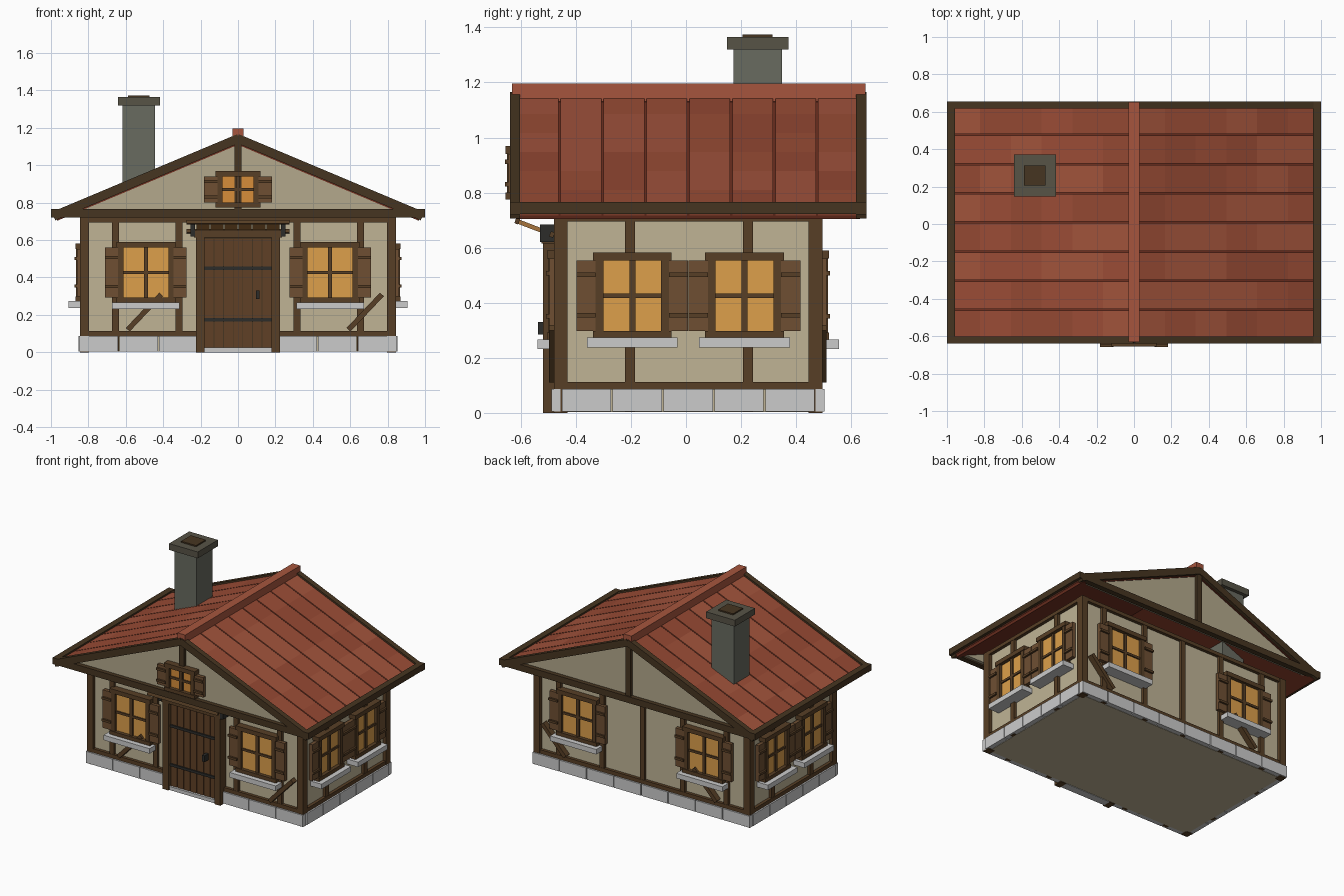
import bpy, bmesh, math, random
from mathutils import Matrix, Vector

if "Cube" in bpy.data.objects:
    bpy.data.objects.remove(bpy.data.objects["Cube"])

random.seed(4)
I = Matrix.Identity(4)
T = Matrix.Translation
R = Matrix.Rotation


def mat(name, r, g, b):
    m = bpy.data.materials.new(name)
    m.diffuse_color = [(c / 255) ** 2.2 for c in (r, g, b)] + [1]
    m.use_nodes = True
    m.node_tree.nodes["Principled BSDF"].inputs["Base Color"].default_value = m.diffuse_color
    return m


PLASTER = mat("plaster", 190, 178, 148)
GABLE = mat("gable_plaster", 178, 167, 139)
TIMBER = mat("timber", 88, 65, 42)
DARK = mat("dark_timber", 72, 56, 38)
SHUTTER = mat("shutter_wood", 110, 80, 54)
DOOR = mat("door_wood", 96, 66, 42)
GLASS = mat("lit_glass", 220, 158, 76)
AMBER = mat("amber_glass", 214, 140, 60)
IRON = mat("iron", 48, 48, 46)
TAN = mat("tan_wood", 165, 115, 62)
CHIM = mat("chimney_stone", 104, 106, 96)
CAP = mat("chimney_cap", 88, 84, 72)
BASE = mat("roof_base", 112, 52, 38)
RIDGE = mat("ridge_red", 165, 86, 64)
REDS = [mat("tile_red_%d" % i, *c) for i, c in
        enumerate([(160, 84, 62), (154, 78, 57), (147, 74, 54)])]


def finish(name, bm, m):
    bmesh.ops.recalc_face_normals(bm, faces=bm.faces[:])
    me = bpy.data.meshes.new(name)
    bm.to_mesh(me)
    bm.free()
    if m:
        me.materials.append(m)
    ob = bpy.data.objects.new(name, me)
    bpy.context.collection.objects.link(ob)
    return ob


def boxes(name, m, items, M=I):
    """One object from boxes (x0, x1, y0, y1, z0, z1), optionally with own matrix as 7th."""
    bm = bmesh.new()
    for it in items:
        x0, x1, y0, y1, z0, z1 = it[:6]
        L = it[6] if len(it) > 6 else I
        S = Matrix.Diagonal((x1 - x0, y1 - y0, z1 - z0, 1))
        C = T(((x0 + x1) / 2, (y0 + y1) / 2, (z0 + z1) / 2))
        bmesh.ops.create_cube(bm, size=1, matrix=M @ L @ C @ S)
    return finish(name, bm, m)


def facade(name, m, items, M):
    """Boxes on a wall: (u0, u1, depth0, depth1, z0, z1), depth measured outwards."""
    return boxes(name, m, [(a, b, -d1, -d0, z0, z1) for a, b, d0, d1, z0, z1 in items], M)


# Wall frames: u runs to the right seen from outside
FRONT = T((0, -.455, 0))
BACK = T((0, .47, 0)) @ R(math.pi, 4, 'Z')
RIGHT = T((.82, 0, 0)) @ R(math.pi / 2, 4, 'Z')
LEFT = T((-.82, 0, 0)) @ R(-math.pi / 2, 4, 'Z')


def window(name, M, u, gw, z0, z1, glass=GLASS, sill=True):
    h, f, s = gw / 2, .028, .07
    zc = (z0 + z1) / 2
    W = M @ T((u, 0, 0))
    facade(name + "_glass", glass, [(-h, h, -.01, .025, z0, z1)], W)
    facade(name + "_frame", TIMBER, [
        (-h - f, -h, 0, .045, z0, z1), (h, h + f, 0, .045, z0, z1),
        (-h - f - .01, h + f + .01, 0, .05, z1, z1 + .03),
        (-h - f - .01, h + f + .01, 0, .05, z0 - .025, z0),
        (-.011, .011, 0, .036, z0, z1), (-h, h, 0, .034, zc - .008, zc + .008)], W)
    panels, battens = [], []
    for k in (-1, 1):
        a, b = sorted((k * (h + f), k * (h + f + s)))
        panels.append((a, b, .015, .04, z0, z1))
        for t in (.22, .8):
            z = z0 + t * (z1 - z0)
            battens.append((a, b, .04, .053, z - .008, z + .008))
    facade(name + "_shutters", SHUTTER, panels, W)
    facade(name + "_shutter_battens", TIMBER, battens, W)
    if sill:
        facade(name + "_sill", None, [(-h - .06, h + .06, 0, .085, z0 - .06, z0 - .025)], W)


# Body
boxes("walls", PLASTER, [(-.82, .82, -.455, .47, .003, .72)])
boxes("corner_posts", TIMBER, [(x - .024, x + .024, y - .025, y + .025, 0, .72)
                               for x in (-.821, .821) for y in (-.455, .47)])

# Timber framing and foundation stones on all four sides
SIDES = [("front", FRONT, .82, [-.655, -.315, .315, .655], 0),
         ("back", BACK, .82, [-.655, -.315, 0, .315, .655], 0),
         ("right", RIGHT, .462, [-.203, .225], .008),
         ("left", LEFT, .462, [-.225, .203], -.008)]
for name, M, h, studs, c in SIDES:
    facade(name + "_studs", TIMBER,
           [(u - .018, u + .018, 0, .02, 0.003, .71) for u in studs], M)
    facade(name + "_rails", TIMBER, [(c - h, c + h, 0, .022, .085, .113),
                                     (c - h, c + h, 0, .022, .695, .72)], M)
    n = 8 if h > .5 else 5
    p = 2 * (h + .03) / n if h > .5 else 2 * h / n
    stones = []
    for i in range(n):
        a = c - n * p / 2 + i * p + .003
        b = a + p - .006
        if name == "front" and b > -.2 and a < .2:   # leave the doorway free
            if a < -.21:
                b = -.21
            elif b > .21:
                a = .21
            else:
                continue
        stones.append((a, b, 0, .033, .005, .086))
    facade(name + "_foundation_stones", None, stones, M)

# Diagonal braces, same x positions front and back
ANG = math.atan2(.19, .18)
for name, y in (("front", -.477), ("back", .49)):
    boxes(name + "_braces", TIMBER, [
        (-.13, .13, -.02, .02, -.014, .014, T((x, y, .215)) @ R(-ANG, 4, 'Y'))
        for x in (-.50, .68)])

# Windows
for name, M in (("front", FRONT), ("back", BACK)):
    for k, u in (("left", -.4925), ("right", .4925)):
        window("%s_%s_window" % (name, k), M, u, .24, .292, .56)
for name, M, s in (("right", RIGHT, 1), ("left", LEFT, -1)):
    for k, u in (("front", -.195), ("rear", .2125)):
        window("%s_%s_window" % (name, k), M, s * u, .21, .298, .553)
window("gable_window", T((0, -.605, 0)), 0, .165, .80, .94, AMBER, False)

# Door
facade("door_frame", TIMBER, [(-.225, -.18, 0, .065, 0, .62), (.18, .225, 0, .065, 0, .62),
                              (-.235, .235, 0, .07, .615, .655)], FRONT)
P = .36 / 7
facade("door_planks", DOOR, [(-.18 + i * P + .002, -.18 + (i + 1) * P - .002, 0, .04, .025, .605)
                             for i in range(7)], FRONT)
facade("door_backing", DARK, [(-.18, .18, 0, .032, .02, .615)], FRONT)
facade("door_straps", IRON, [(-.18, .18, .03, .048, z - .009, z + .009) for z in (.175, .45)], FRONT)
facade("door_handle", IRON, [(.095, .115, .03, .083, .285, .33)], FRONT)
facade("door_step", None, [(-.18, .18, 0, .055, 0, .025)], FRONT)

# Small sloping canopy with brackets over the door
CAN = T((0, -.55, .672)) @ R(-math.radians(21), 4, 'X')
boxes("canopy_planks", TAN, [(-.225 + i * .075 + .002, -.15 + i * .075 - .002, -.07, .07, -.008, .008)
                             for i in range(6)], CAN)
boxes("canopy_rails", TIMBER, [(-.275, .275, -.075, -.06, -.01, .01),
                               (-.275, .275, .06, .075, -.01, .01)], CAN)
boxes("canopy_brackets", IRON, [(x - .012, x + .012, -.53, -.455, .62, .685) for x in (-.242, .242)])

# Roof: base sheets, tiles, barge boards
A = math.atan(.42)
SLOPE_R = T((0, 0, 1.155)) @ R(A, 4, 'Y')
SLOPE_L = Matrix.Diagonal((-1, 1, 1, 1)) @ SLOPE_R
LEN, Y0, Y1 = 1.07, -.615, .632
tiles = [[], [], []]
for M, side in ((SLOPE_R, "right"), (SLOPE_L, "left")):
    boxes("roof_base_" + side, BASE, [(0, LEN - .005, Y0, Y1, -.042, -.02)], M)
    boxes("barge_boards_" + side, DARK, [(0, 1.075, -.64, -.602, -.036, .012),
                                         (0, 1.075, .618, .656, -.036, .012)], M)
    p, q = (Y1 - Y0) / 8, LEN / 6
    for i in range(8):
        for j in range(6):
            random.choice(tiles).append((j * q, (j + 1) * q, Y0 + i * p + .004,
                                         Y0 + (i + 1) * p - .004, -.025, 0, M))
for i in range(3):
    boxes("roof_tiles_%d" % (i + 1), REDS[i], tiles[i])
boxes("ridge_cap", RIDGE, [(-.03, .03, -.632, .652, 1.13, 1.196)])
boxes("eave_fascias", DARK, [(x - .022, x + .022, -.638, .655, .722, .765) for x in (-.978, .978)])
boxes("gable_tie_beams", DARK, [(-1, 1, -.64, -.602, .72, .765), (-1, 1, .618, .656, .72, .765)])
boxes("gable_posts", DARK, [(-.02, .02, -.632, -.59, .74, 1.14), (-.02, .02, .606, .648, .74, 1.14)])

# Gable panels
for name, y in (("front", -.61), ("back", .595)):
    bm = bmesh.new()
    f = bm.faces.new([bm.verts.new((x, y, z)) for x, z in ((-.93, .73), (.93, .73), (0, 1.125))])
    ext = bmesh.ops.extrude_face_region(bm, geom=[f])
    bmesh.ops.translate(bm, vec=Vector((0, .03, 0)),
                        verts=[v for v in ext["geom"] if isinstance(v, bmesh.types.BMVert)])
    finish(name + "_gable", bm, GABLE)

# Chimney
boxes("chimney", CHIM, [(-.617, -.443, .172, .348, .72, 1.325)])
boxes("chimney_cap", CAP, [(-.642, -.418, .148, .372, 1.32, 1.365)])
boxes("chimney_flue", DARK, [(-.588, -.472, .206, .314, 1.35, 1.374)])
